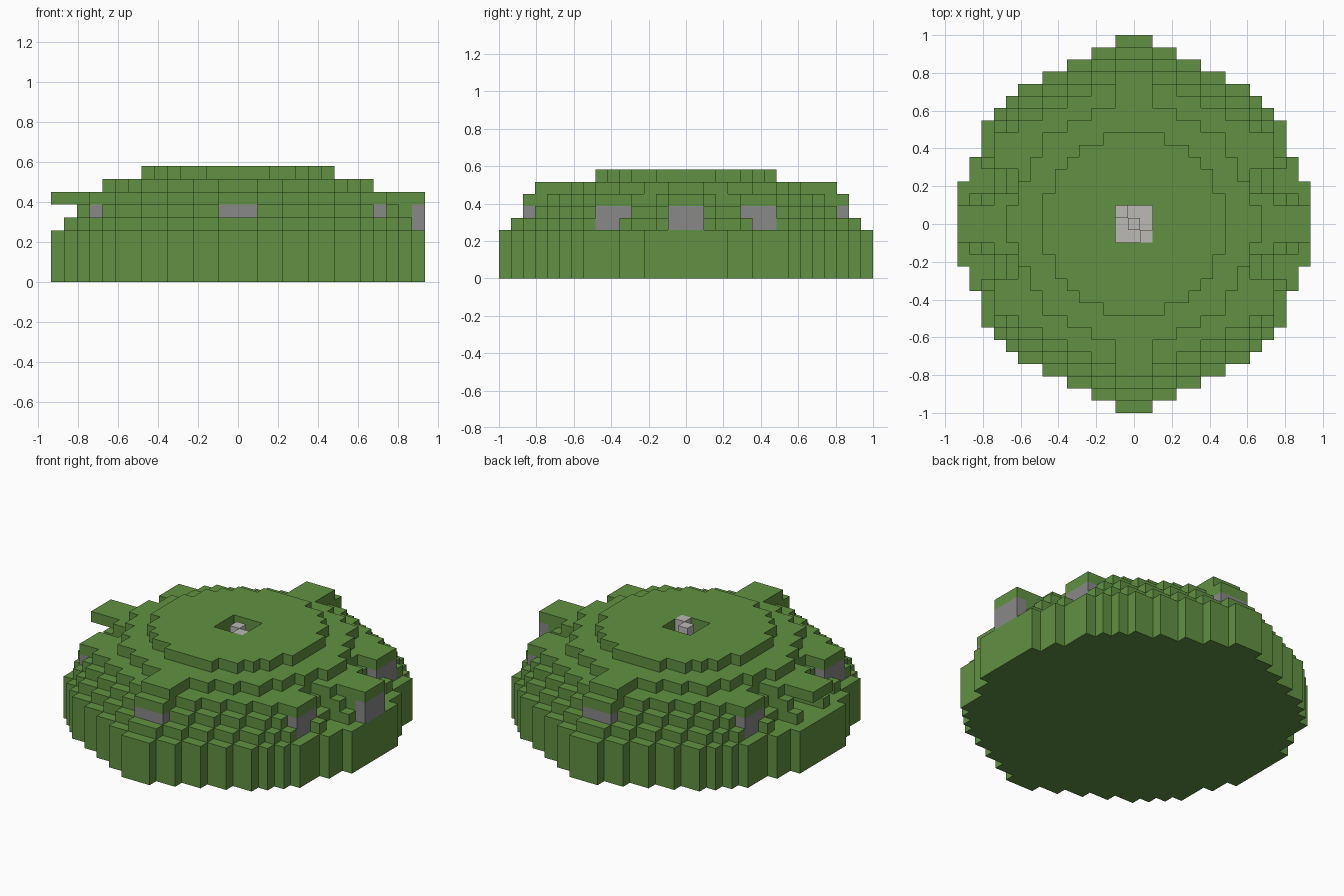
import bpy, bmesh, math
from mathutils import Vector

if "Cube" in bpy.data.objects:
    bpy.data.objects.remove(bpy.data.objects["Cube"], do_unlink=True)

U = 2 / 31  # block size


def material(name, color):
    m = bpy.data.materials.new(name)
    m.use_nodes = True
    m.diffuse_color = (*color, 1)
    m.node_tree.nodes["Principled BSDF"].inputs["Base Color"].default_value = (*color, 1)
    return m


grass = material("grass green", (0.119, 0.283, 0.054))
glass = material("window grey", (0.246, 0.246, 0.246))
smoke = material("smoke light grey", (0.50, 0.49, 0.47))


def build_blocks(name, cells, mat):
    """Skin a set of (x, y, layer) blocks with their exposed faces only."""
    bm = bmesh.new()
    corners = {}

    def corner(p):
        key = tuple(round(c * 2) for c in p)
        if key not in corners:
            corners[key] = bm.verts.new(p * U)
        return corners[key]

    for cell in cells:
        centre = Vector(cell) + Vector((0, 0, 0.5))
        for axis in range(3):
            for side in (-1, 1):
                near = list(cell)
                near[axis] += side
                if tuple(near) in cells:
                    continue
                n, a, b = Vector(), Vector(), Vector()
                n[axis] = side / 2
                a[(axis + 1) % 3] = 0.5
                b[(axis + 2) % 3] = side / 2
                bm.faces.new([corner(centre + n + s * a + t * b)
                              for s, t in ((-1, -1), (1, -1), (1, 1), (-1, 1))])
    mesh = bpy.data.meshes.new(name)
    bm.to_mesh(mesh)
    bm.free()
    mesh.materials.append(mat)
    obj = bpy.data.objects.new(name, mesh)
    bpy.context.collection.objects.link(obj)
    return obj


def box(xs, ys, layers):
    return {(x, y, z) for x in xs for y in ys for z in layers}


def span(a, b):
    return range(a, b + 1)


# Half widths of the rows, from the middle row outwards
base_rows = [14, 14, 14, 14, 13, 13, 12, 12, 12, 11, 10, 9, 7, 5, 3, 1]
cap_rows = [7, 7, 7, 6, 6, 5, 4, 2]
steps = {4: 1, 5: 2, 6: 3, 7: 5}


def in_base(x, y):
    return y < len(base_rows) and x <= base_rows[y]


# Round plinth, stepped dome and flat cap
hill = set()
for x in span(-14, 14):
    for y in span(-15, 15):
        ax, ay = abs(x), abs(y)
        if in_base(ax, ay):
            hill |= box([x], [y], range(4))
        for layer, k in steps.items():
            recess = ay in (3, 4) and layer < 7 and ax > 15 - layer
            if in_base(ax + k, ay) and in_base(ax, ay + k) and not recess:
                hill.add((x, y, layer))
        if ay < len(cap_rows) and ax <= cap_rows[ay]:
            hill.add((x, y, 8))

# Dormers: one front and back, three on each side
hill |= box(span(-1, 1), span(-13, 13), span(4, 6))
hill |= box(span(-1, 1), span(-12, 12), [7])
hill |= box(span(-14, 14), span(-1, 1), span(4, 6))
hill |= box(span(-10, 10), span(-1, 1), [7])
for s in (-1, 1):
    hill |= box(span(-11, 11), [s * y for y in (5, 6, 7)], span(4, 6))

# Hollow room, doorway and smoke hole
hill -= {c for c in box(span(-7, 7), span(-7, 7), span(4, 6)) if math.hypot(c[0], c[1]) < 7}
hill -= box(span(-14, -5), span(-1, 1), (4, 5))
hill -= box(span(-1, 1), span(-1, 1), (7, 8))

# Window panes set flush in the dormers
windows = {
    "front_window": box(span(-1, 1), [-13], (4, 5)),
    "back_window": box(span(-1, 1), [13], (4, 5)),
    "left_middle_window": box([14], span(-1, 1), (4, 5)),
}
for side, x in (("left", 11), ("right", -11)):
    windows[side + "_front_window"] = box([x], span(-7, -5), (4, 5))
    windows[side + "_back_window"] = box([x], span(5, 7), (4, 5))
for name, cells in windows.items():
    hill -= cells
    build_blocks(name, cells, glass)

build_blocks("grass_hill", hill, grass)

# Smoke rising through the hole
puffs = box(span(-1, 1), span(-1, 1), (4, 5))
puffs |= box([0], [0], span(6, 8)) | box([1], [-1], span(6, 8)) | {(-1, 1, 6)}
build_blocks("chimney_smoke", puffs, smoke)
